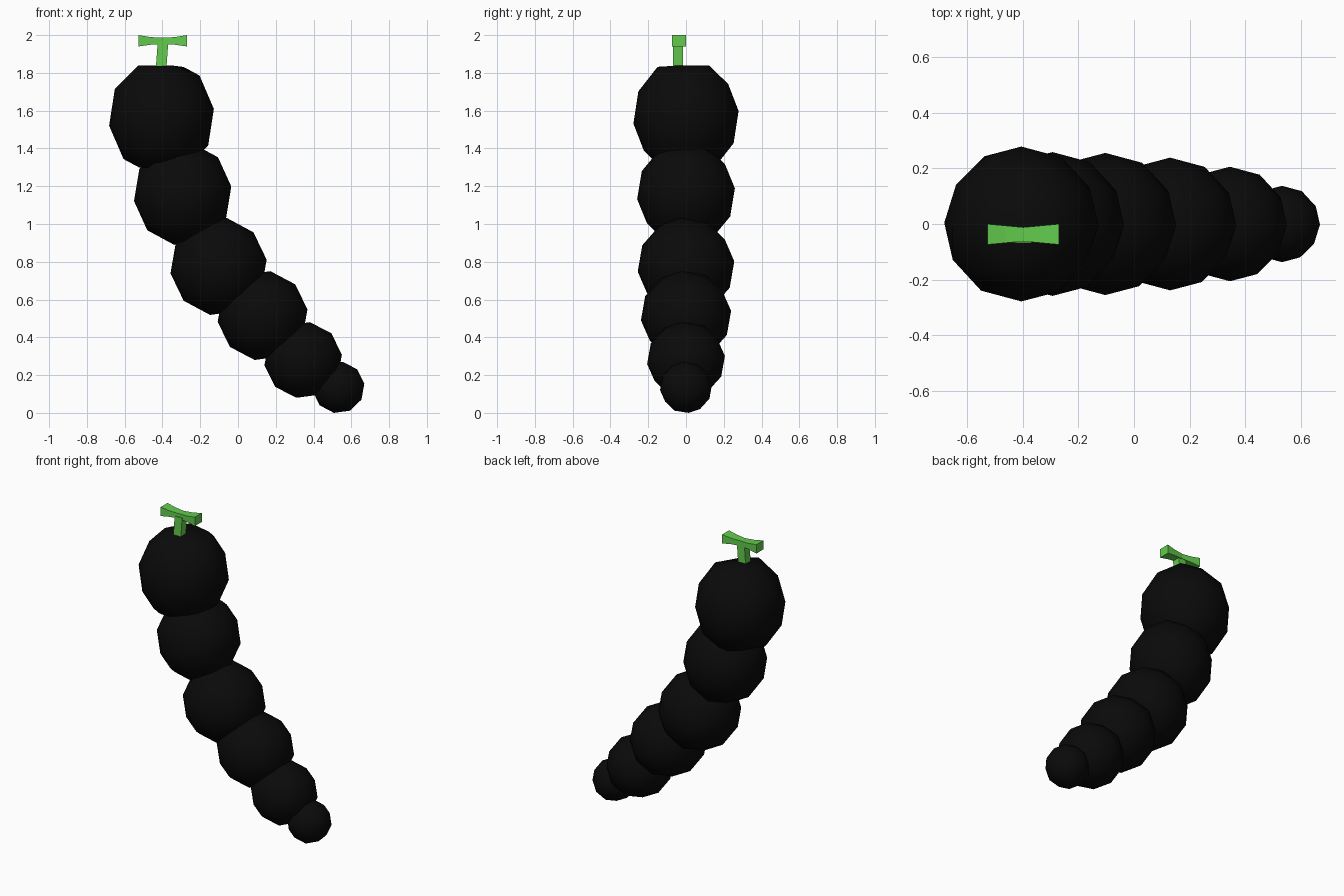
import bpy, bmesh, math
from mathutils import Matrix, Vector

cube = bpy.data.objects.get("Cube")
if cube:
    bpy.data.objects.remove(cube)


def material(name, rgb):
    m = bpy.data.materials.new(name)
    m.use_nodes = True
    m.diffuse_color = (*rgb, 1)
    m.node_tree.nodes["Principled BSDF"].inputs["Base Color"].default_value = (*rgb, 1)
    return m


black = material("black", (0.003, 0.003, 0.003))
green = material("leaf green", (0.125, 0.6, 0.075))


def finish(bm, name, mat, smooth):
    bmesh.ops.recalc_face_normals(bm, faces=bm.faces)
    for f in bm.faces:
        f.smooth = smooth
    mesh = bpy.data.meshes.new(name)
    bm.to_mesh(mesh)
    bm.free()
    mesh.materials.append(mat)
    obj = bpy.data.objects.new(name, mesh)
    bpy.context.collection.objects.link(obj)
    return obj


# Faceted body beads, shrinking down to the tail; ends of each are slightly flattened
def bead(name, center, radius, height, cap):
    bm = bmesh.new()
    bmesh.ops.create_icosphere(bm, subdivisions=2, radius=1)
    tilt = Matrix.Rotation(math.radians(-84), 3, 'X') @ Matrix.Rotation(math.radians(10), 3, 'Z')
    for v in bm.verts:
        p = tilt @ v.co
        z = max(-cap, min(cap, p.z * height))
        v.co = Vector((p.x * radius, p.y * radius, z)) + Vector(center)
    finish(bm, name, black, True)


beads = [
    ("head_segment", -0.405, 1.565, 0.28, 0.32, 0.275),
    ("upper_segment", -0.293, 1.16, 0.26, 0.28, 0.27),
    ("middle_segment", -0.103, 0.775, 0.257, 0.262, 0.26),
    ("lower_segment", 0.13, 0.515, 0.24, 0.24, 0.235),
    ("rear_segment", 0.345, 0.28, 0.207, 0.205, 0.2),
    ("tail_segment", 0.532, 0.135, 0.138, 0.138, 0.135),
]
for name, x, z, radius, height, cap in beads:
    bead(name, (x, 0, z), radius, height, cap)


# Four-sided loft through rectangular sections
def loft(name, sections):
    bm = bmesh.new()
    rings = [[bm.verts.new(c) for c in s] for s in sections]
    for a, b in zip(rings, rings[1:]):
        for i in range(4):
            j = (i + 1) % 4
            bm.faces.new((a[i], a[j], b[j], b[i]))
    bm.faces.new(rings[0])
    bm.faces.new(rings[-1])
    finish(bm, name, green, False)


CORNERS = ((-1, -1), (1, -1), (1, 1), (-1, 1))

# Upright stem, leaning slightly
loft("stem", [[(x + 0.028 * a, -0.042 + 0.027 * b, z) for a, b in CORNERS]
              for x, z in ((-0.408, 1.81), (-0.397, 1.965))])

# Crossbar, pinched and dipped in the middle
bar = []
for t in (-1, -0.5, 0, 0.5, 1):
    half = 0.025 + 0.012 * abs(t)
    low, high = 1.952 - 0.012 * t * t, 1.986 + 0.014 * t * t
    bar.append([(-0.398 + 0.128 * t, -0.037 + half * a, high if b > 0 else low)
                for a, b in CORNERS])
loft("stem_crossbar", bar)
